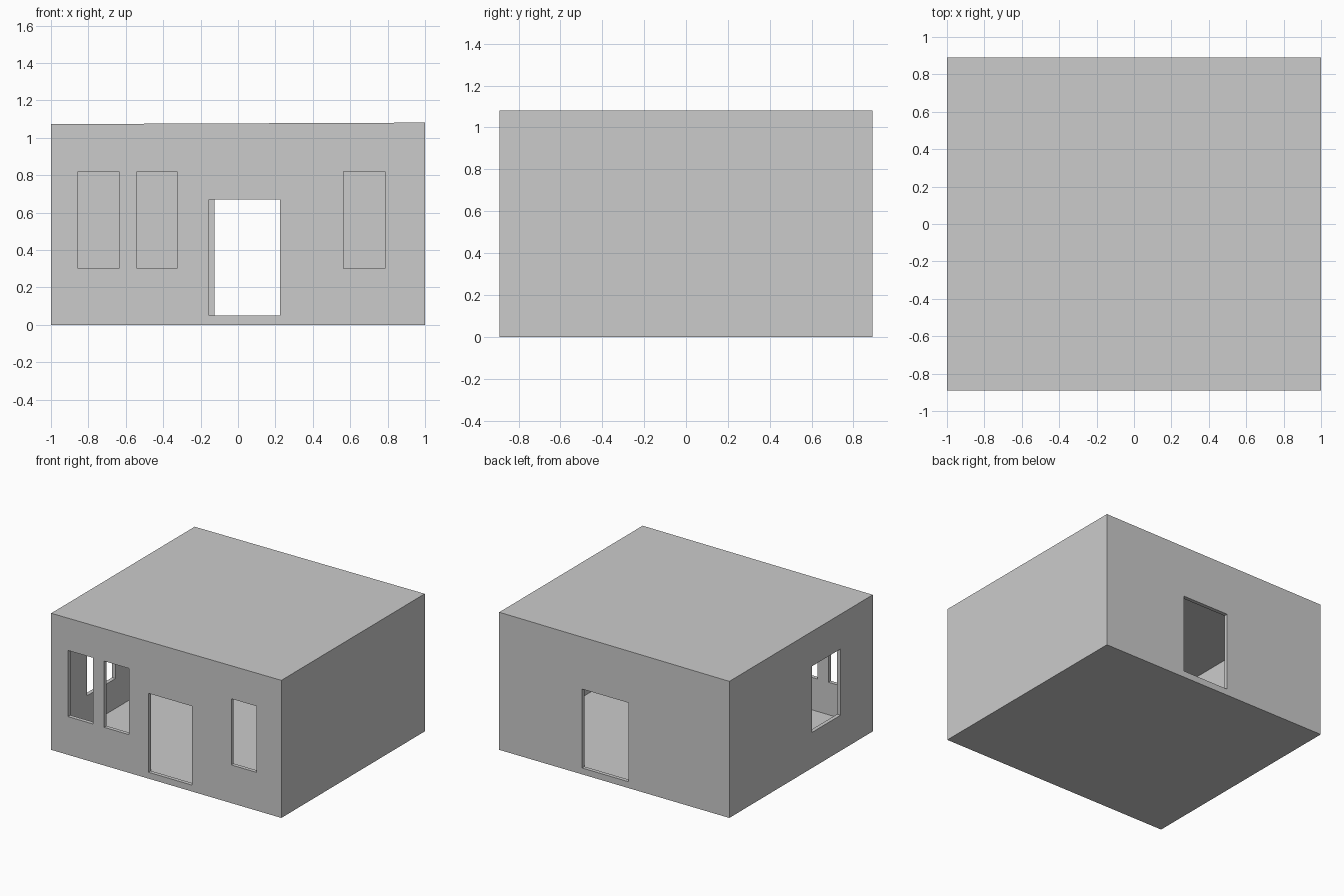
import bpy

if "Cube" in bpy.data.objects:
    bpy.data.objects.remove(bpy.data.objects["Cube"])

X, Y, H = 1.0, 0.89, 1.077      # outer half sizes and height
WALL, FLOOR, CEILING = 0.03, 0.045, 1.06


def box(name, x0, x1, y0, y1, z0, z1):
    bpy.ops.mesh.primitive_cube_add(size=1)
    ob = bpy.context.object
    ob.name = name
    lo, hi = (x0, y0, z0), (x1, y1, z1)
    for v in ob.data.vertices:
        v.co = [hi[i] if v.co[i] > 0 else lo[i] for i in range(3)]
    return ob


def cut(target, cutter):
    mod = target.modifiers.new("cut", 'BOOLEAN')
    mod.operation = 'DIFFERENCE'
    mod.solver = 'EXACT'
    mod.object = cutter
    bpy.context.view_layer.objects.active = target
    bpy.ops.object.modifier_apply(modifier=mod.name)
    bpy.data.objects.remove(cutter, do_unlink=True)


# Outer block, its flat roof rising very slightly to the right
house = box("house_shell", -X, X, -Y, Y, 0, H)
for v in house.data.vertices:
    if v.co.z > 0.5:
        v.co.z += 0.004 * v.co.x

# Hollow room
cut(house, box("room_cutter", -X + WALL, X - WALL, -Y + WALL, Y - WALL, FLOOR, CEILING))

# Front windows and doorway
for x0, x1, z0, z1 in [(-0.855, -0.635, 0.30, 0.82), (-0.54, -0.325, 0.30, 0.82),
                       (0.565, 0.785, 0.30, 0.82), (-0.155, 0.225, 0.05, 0.67)]:
    cut(house, box("front_cutter", x0, x1, -Y - 0.1, -Y + 0.1, z0, z1))

# Back doorway
cut(house, box("back_cutter", -0.125, 0.28, Y - 0.1, Y + 0.1, 0.05, 0.67))

# Left side window
cut(house, box("left_cutter", -X - 0.1, -X + 0.1, -0.49, -0.135, 0.28, 0.80))
